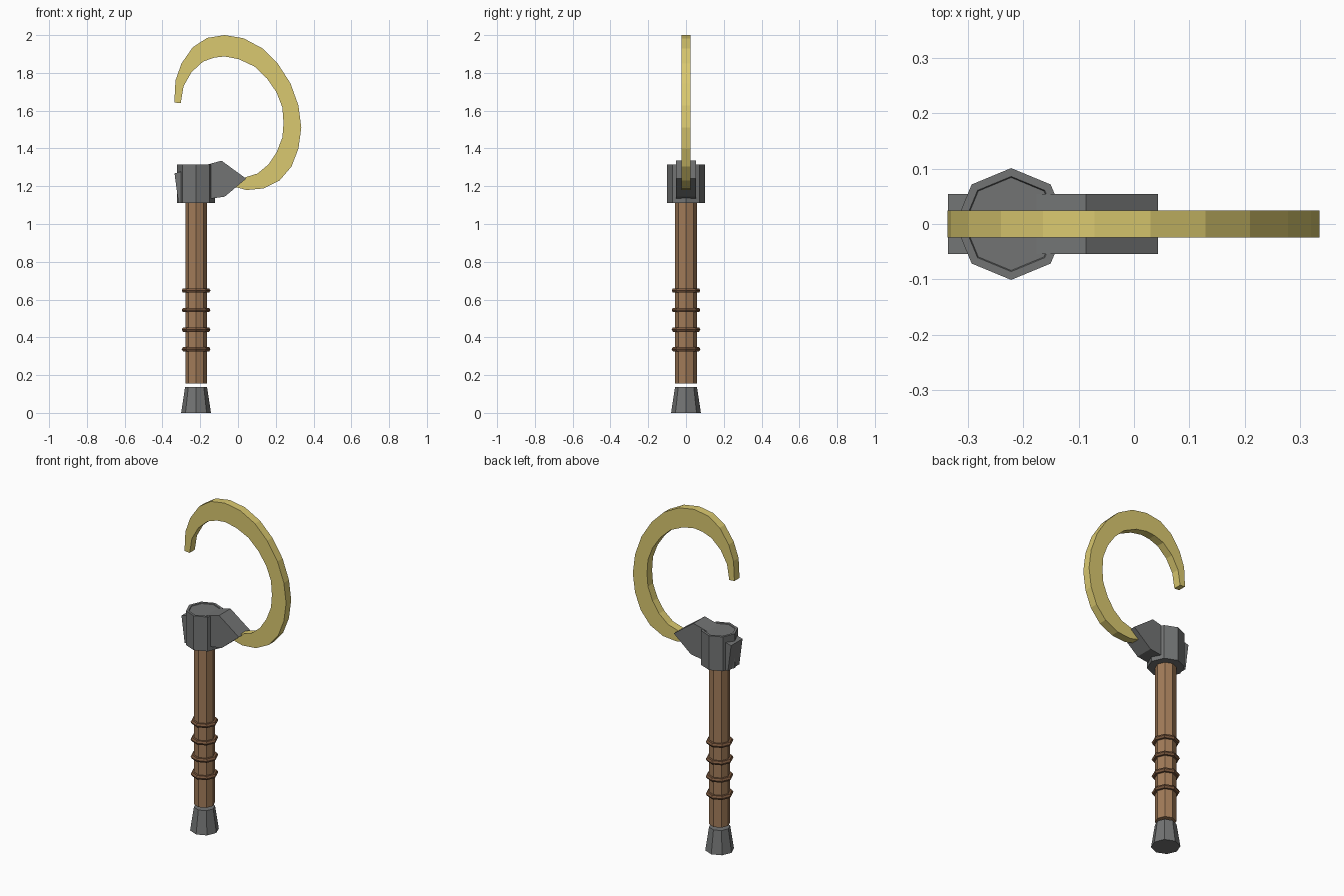
import bpy, bmesh

if "Cube" in bpy.data.objects:
    bpy.data.objects.remove(bpy.data.objects["Cube"])

AXIS_X = -0.222  # handle axis


def material(name, rgb):
    m = bpy.data.materials.new(name)
    m.diffuse_color = (*rgb, 1)
    m.use_nodes = True
    m.node_tree.nodes["Principled BSDF"].inputs["Base Color"].default_value = m.diffuse_color
    return m


wood = material("wood", (0.36, 0.20, 0.10))
leather = material("leather", (0.20, 0.10, 0.05))
brass = material("brass", (0.70, 0.58, 0.16))
iron = material("iron", (0.17, 0.175, 0.175))


def octagon(name, z0, z1, r0, r1, mat):
    """Eight-sided shaft section around the handle axis."""
    bpy.ops.mesh.primitive_cone_add(vertices=8, radius1=r0, radius2=r1, depth=z1 - z0,
                                    location=(AXIS_X, 0, (z0 + z1) / 2))
    ob = bpy.context.object
    ob.name = name
    ob.data.materials.append(mat)
    return ob


def strip_prism(name, side_a, side_b, half, mat):
    """Flat band in the xz plane between two point rows, thickened along y."""
    n = len(side_a)
    bm = bmesh.new()
    rows = [[bm.verts.new((x, y, z)) for x, z in side]
            for y in (-half, half) for side in (side_a, side_b)]
    a0, b0, a1, b1 = rows
    for i in range(n - 1):
        for p, q in ((a0, b0), (b0, b1), (b1, a1), (a1, a0)):
            bm.faces.new((p[i], p[i + 1], q[i + 1], q[i]))
    for i in (0, n - 1):
        bm.faces.new((a0[i], b0[i], b1[i], a1[i]))
    bmesh.ops.recalc_face_normals(bm, faces=bm.faces)
    me = bpy.data.meshes.new(name)
    bm.to_mesh(me)
    bm.free()
    ob = bpy.data.objects.new(name, me)
    bpy.context.collection.objects.link(ob)
    me.materials.append(mat)
    return ob


# Pommel, shaft and collar
octagon("pommel", 0.0, 0.138, 0.079, 0.058, iron)
octagon("shaft", 0.155, 1.2, 0.057, 0.057, wood)
collar = octagon("collar", 1.11, 1.315, 0.101, 0.101, iron)

# Shallow recess on the collar top
bm = bmesh.new()
bm.from_mesh(collar.data)
top = max(bm.faces, key=lambda f: f.calc_center_median().z)
bmesh.ops.inset_region(bm, faces=[top], thickness=0.015)
bmesh.ops.inset_region(bm, faces=[top], thickness=0.002, depth=-0.004)
bm.to_mesh(collar.data)
bm.free()

# Grip rings
for i in range(4):
    bpy.ops.mesh.primitive_torus_add(major_segments=8, minor_segments=6,
                                     major_radius=0.063, minor_radius=0.013,
                                     location=(AXIS_X, 0, 0.337 + 0.1037 * i))
    ring = bpy.context.object
    ring.name = f"grip_ring_{i + 1}"
    ring.data.materials.append(leather)

# Wedge socket running through the collar
strip_prism("socket",
            [(-0.336, 1.268), (-0.087, 1.335), (0.043, 1.24)],
            [(-0.315, 1.11), (-0.07, 1.145), (0.0425, 1.2395)], 0.054, iron)

# Hook blade: outer and inner edges from tip to socket
outer = [(-.337, 1.643), (-.331, 1.76), (-.299, 1.85), (-.24, 1.935), (-.164, 1.985),
         (-.071, 2.0), (.03, 1.983), (.129, 1.93), (.21, 1.85), (.278, 1.744),
         (.32, 1.627), (.335, 1.51), (.32, 1.399), (.283, 1.304), (.22, 1.23),
         (.135, 1.188), (.045, 1.18), (-.03, 1.20)]
inner = [(-.303, 1.64), (-.288, 1.73), (-.246, 1.804), (-.185, 1.86), (-.125, 1.881),
         (-.071, 1.887), (.003, 1.873), (.087, 1.834), (.154, 1.77), (.204, 1.697),
         (.235, 1.617), (.241, 1.533), (.235, 1.458), (.204, 1.379), (.161, 1.315),
         (.103, 1.267), (.034, 1.246), (-.03, 1.235)]
strip_prism("hook_blade", outer, inner, 0.024, brass)
